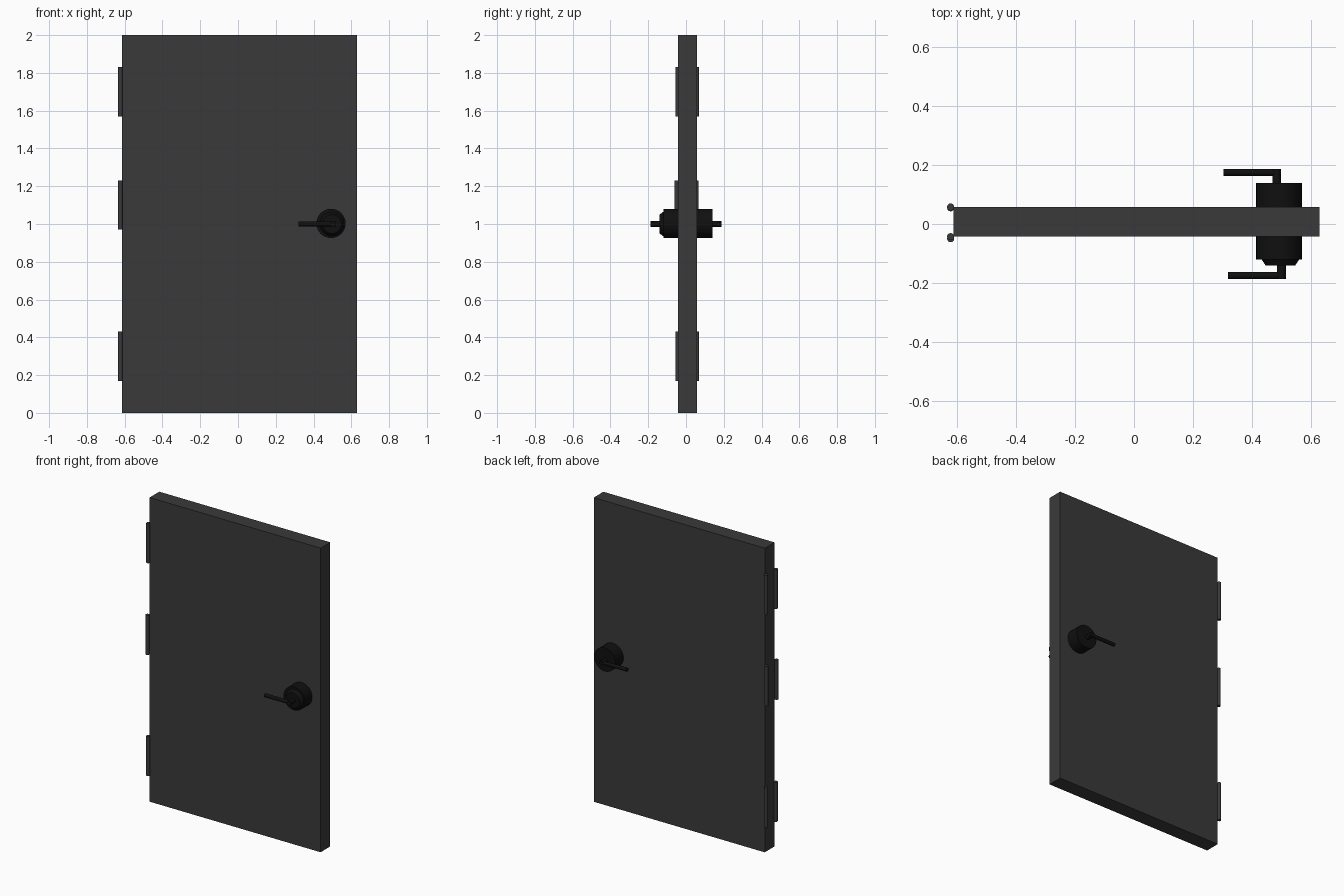
import bpy
from math import pi, radians

if "Cube" in bpy.data.objects:
    bpy.data.objects.remove(bpy.data.objects["Cube"])


def material(name, v):
    m = bpy.data.materials.new(name)
    m.diffuse_color = (v, v, v, 1)
    m.use_nodes = True
    m.node_tree.nodes["Principled BSDF"].inputs["Base Color"].default_value = m.diffuse_color
    return m


dark_grey = material("dark_grey", 0.042)
black = material("black", 0.005)


def finish(name, mat, smooth=True):
    ob = bpy.context.object
    ob.name = name
    ob.data.materials.append(mat)
    bpy.ops.object.transform_apply(location=False, rotation=True, scale=True)
    if smooth:
        bpy.ops.object.shade_smooth_by_angle(angle=radians(30))
    return ob


def rod(name, axis, a, b, u, v, r, mat, r2=None):
    """Round bar from a to b along an axis; u, v are the other two coordinates in order."""
    mid = (a + b) / 2
    loc = {"x": (mid, u, v), "y": (u, mid, v), "z": (u, v, mid)}[axis]
    rot = {"x": (0, pi / 2, 0), "y": (pi / 2, 0, 0), "z": (0, 0, 0)}[axis]
    bpy.ops.mesh.primitive_cone_add(vertices=32, radius1=r, radius2=r if r2 is None else r2,
                                    depth=b - a, location=loc, rotation=rot)
    return finish(name, mat)


# Door slab
bpy.ops.mesh.primitive_cube_add(size=1, location=(0.009, 0.007, 1))
bpy.context.object.scale = (1.244, 0.1, 2)
finish("door_slab", dark_grey, smooth=False)

# Hinge barrels on both faces, the middle front one sits slightly further out
for i, z in enumerate((0.17, 0.97, 1.57)):
    front_y = -0.050 if i == 1 else -0.043
    back_y = 0.055 if i == 1 else 0.058
    rod(f"front_hinge_{i + 1}", "z", z, z + 0.26, -0.623, front_y, 0.012, dark_grey)
    rod(f"back_hinge_{i + 1}", "z", z, z + 0.26, -0.623, back_y, 0.012, dark_grey)

# Lock body through the door, with a tapered collar in front
rod("lock_body", "y", -0.12, 0.14, 0.4925, 1.0 + 0.003, 0.0775, black)
rod("front_collar", "y", -0.141, -0.119, 0.4975, 1.0, 0.065, black, r2=0.05)

# Lever handles: stem and horizontal grip
rod("front_stem", "y", -0.187, -0.13, 0.5015, 1.0, 0.015, black)
rod("front_lever", "x", 0.32, 0.516, -0.175, 1.0, 0.012, black)
rod("back_stem", "y", 0.13, 0.187, 0.485, 1.0, 0.015, black)
rod("back_lever", "x", 0.304, 0.50, 0.175, 1.0, 0.012, black)
